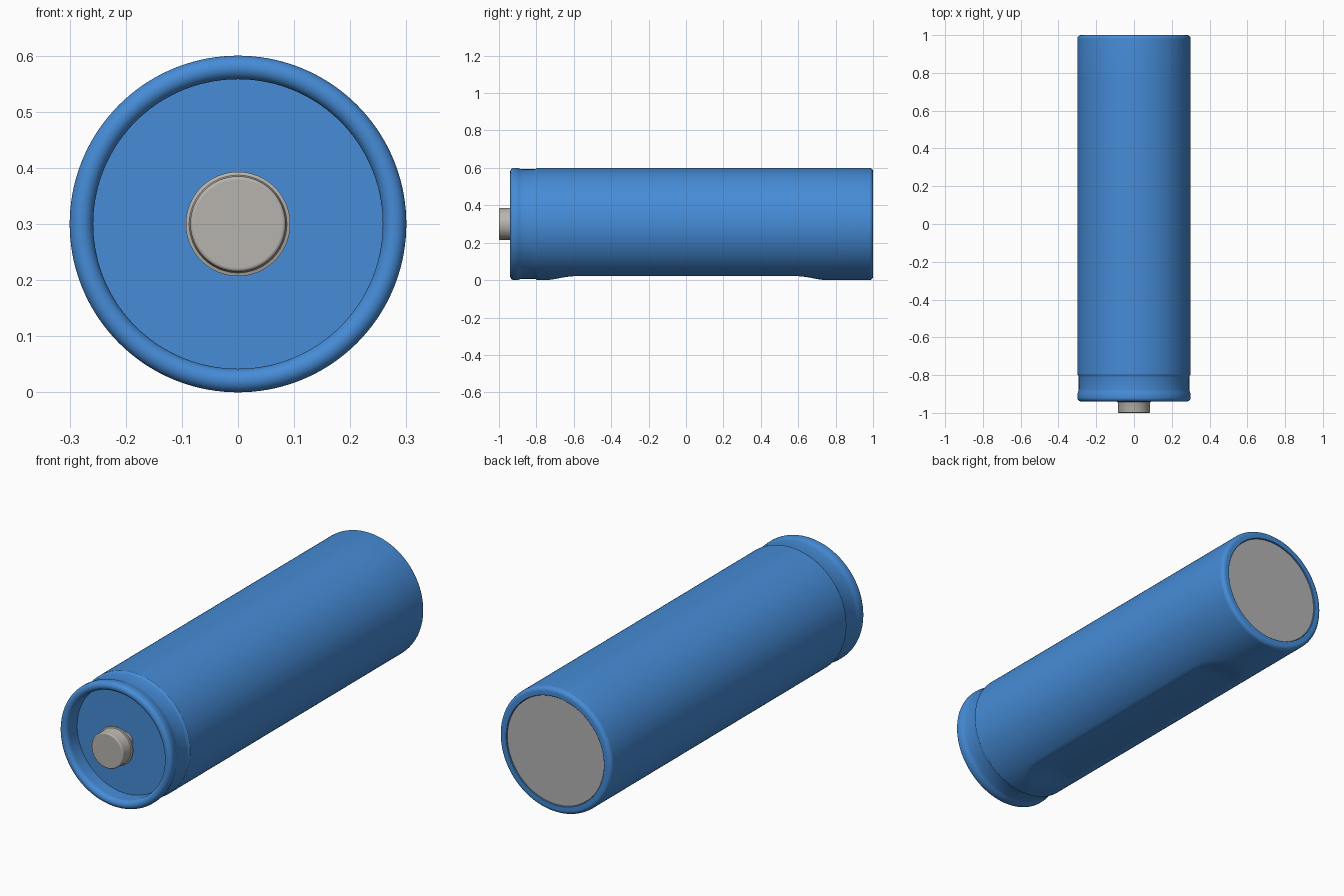
import bpy, bmesh, math

if "Cube" in bpy.data.objects:
    bpy.data.objects.remove(bpy.data.objects["Cube"])

R = 0.3      # body radius, also the height of the axis
SEGS = 144


def material(name, rgb):
    m = bpy.data.materials.new(name)
    m.diffuse_color = (*rgb, 1)
    m.use_nodes = True
    m.node_tree.nodes["Principled BSDF"].inputs["Base Color"].default_value = m.diffuse_color
    return m


blue = material("blue", (0.061, 0.262, 0.68))
warm_grey = material("warm_grey", (0.474, 0.451, 0.423))
grey = material("grey", (0.45, 0.45, 0.45))


def arc(r, y, rad, a0, a1, n=8):
    """Quarter round for a profile: points (radius, y)."""
    return [(r + rad * math.cos(math.radians(a0 + (a1 - a0) * i / n)),
             y + rad * math.sin(math.radians(a0 + (a1 - a0) * i / n))) for i in range(n + 1)]


def lathe(name, profile, mat, shape=None):
    """Revolve (radius, y) points around the lying axis; radius 0 closes at a pole."""
    bm = bmesh.new()
    rings = []
    for r, y in profile:
        if r < 1e-6:
            rings.append([bm.verts.new((0, y, R))])
            continue
        ring = []
        for i in range(SEGS):
            a = 2 * math.pi * i / SEGS
            x, z = r * math.cos(a), R + r * math.sin(a)
            if shape:
                z = shape(x, y, z, r)
            ring.append(bm.verts.new((x, y, z)))
        rings.append(ring)
    for p, q in zip(rings, rings[1:]):
        for i in range(SEGS):
            j = (i + 1) % SEGS
            if len(p) == 1:
                bm.faces.new((p[0], q[i], q[j]))
            elif len(q) == 1:
                bm.faces.new((p[i], q[0], p[j]))
            else:
                bm.faces.new((p[i], q[i], q[j], p[j]))
    bmesh.ops.recalc_face_normals(bm, faces=bm.faces)
    mesh = bpy.data.meshes.new(name)
    bm.to_mesh(mesh)
    bm.free()
    mesh.materials.append(mat)
    ob = bpy.data.objects.new(name, mesh)
    bpy.context.collection.objects.link(ob)
    bpy.ops.object.select_all(action='DESELECT')
    ob.select_set(True)
    bpy.context.view_layer.objects.active = ob
    bpy.ops.object.shade_smooth_by_angle(angle=math.radians(35))
    return ob


def dent(x, y, z, r):
    """Long shallow dent along the underside, fading out at both ends."""
    t = min(max((0.75 - abs(y)) / 0.17, 0), 1)
    if r < 0.29 or t == 0:
        return z
    floor = 0.021 + 0.008 * max(0, 1 - (x / 0.11) ** 2)
    return max(z, floor * t * t * (3 - 2 * t))


# Casing: recessed front, rounded lip, shallow neck groove, dented barrel, rear rim
lip = arc(0.279, -0.919, 0.021, 180, 270) + arc(0.279, -0.919, 0.021, 270, 360)[1:]
neck = [(0.3, -0.905), (0.298, -0.895), (0.294, -0.885), (0.293, -0.875),
        (0.293, -0.81), (0.295, -0.803), (0.3, -0.796)]
barrel = [(R, -0.77 + 1.54 * i / 44) for i in range(45)]
rear = arc(0.28, 0.98, 0.02, 0, 90) + [(0.262, 1.0), (0.26, 0.998), (0.26, 0.985)]
lathe("casing", [(0, -0.86), (0.258, -0.86)] + lip + neck + barrel + rear, blue, dent)

# Front terminal: button with a small flange, carried on a hidden stem
lathe("front_terminal",
      [(0, -1.0), (0.079, -1.0)] + arc(0.079, -0.994, 0.006, -90, 0, 5)
      + [(0.085, -0.947), (0.087, -0.942), (0.093, -0.94), (0.093, -0.932),
         (0.04, -0.932), (0.04, -0.86)], warm_grey)

# Rear contact plate
lathe("rear_contact", [(0, 0.985), (0.259, 0.985), (0.259, 0.994), (0, 0.994)], grey)
